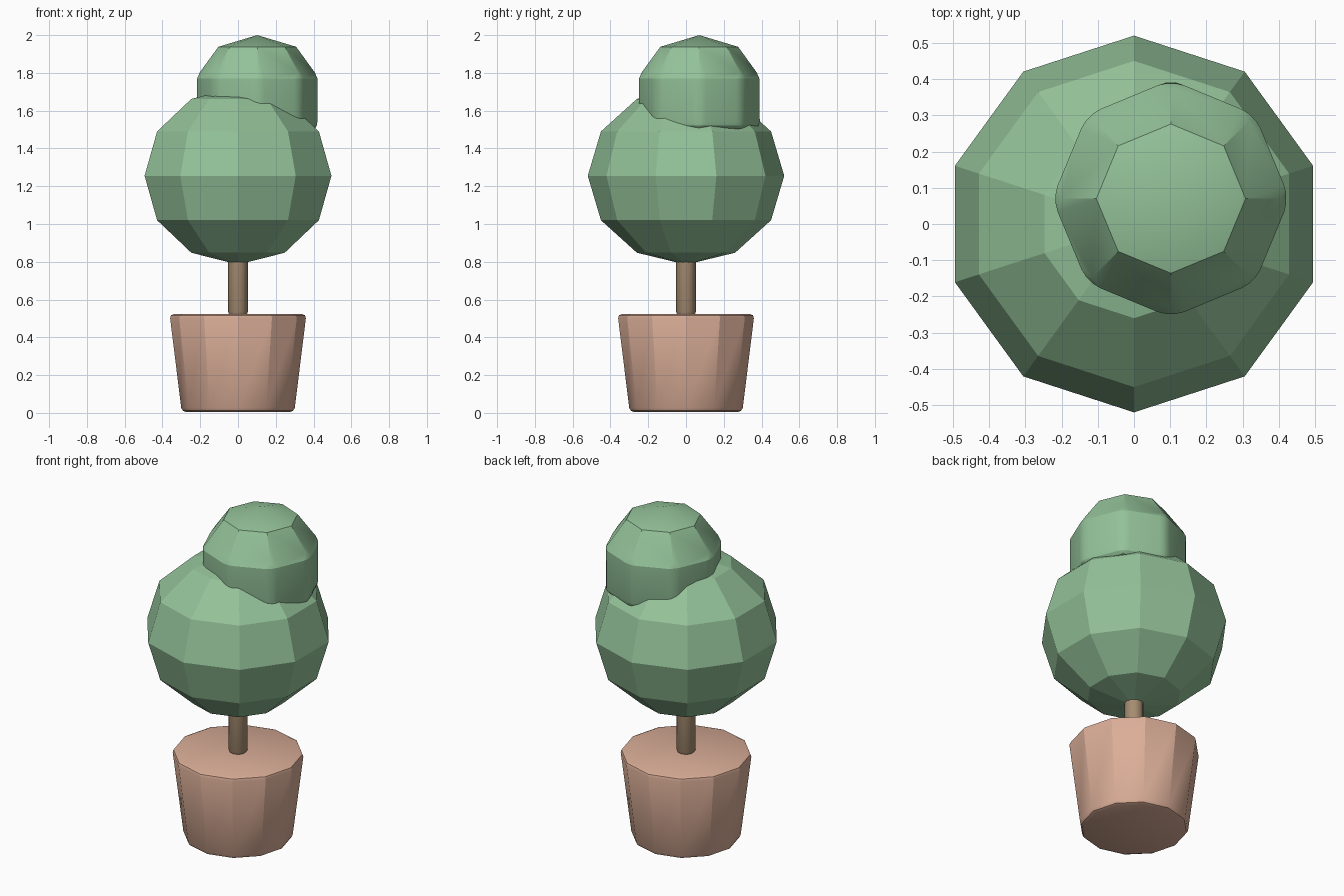
import bpy, bmesh, math

if "Cube" in bpy.data.objects:
    bpy.data.objects.remove(bpy.data.objects["Cube"])


def material(name, rgb):
    m = bpy.data.materials.new(name)
    m.diffuse_color = (*rgb, 1)
    m.use_nodes = True
    m.node_tree.nodes["Principled BSDF"].inputs["Base Color"].default_value = m.diffuse_color
    return m


GREEN = material("leaf green", (0.292, 0.535, 0.315))
CLAY = material("clay", (0.70, 0.42, 0.31))
BARK = material("bark", (0.376, 0.262, 0.162))


def lathe(name, profile, sides, mat, start=0.0, center=(0, 0)):
    """Closed solid of revolution; a radius of 0 makes a pole, other ends are capped."""
    bm = bmesh.new()
    rings = []
    for r, z in profile:
        n = sides if r else 1
        rings.append([bm.verts.new((center[0] + r * math.cos(start + math.tau * i / sides),
                                    center[1] + r * math.sin(start + math.tau * i / sides), z))
                      for i in range(n)])
    for low, high in zip(rings, rings[1:]):
        for i in range(sides):
            j = (i + 1) % sides
            quad = [low[i % len(low)], low[j % len(low)], high[j % len(high)], high[i % len(high)]]
            bm.faces.new(list(dict.fromkeys(quad)))
    for ring in (rings[0], rings[-1]):
        if len(ring) > 1:
            bm.faces.new(ring)
    bmesh.ops.recalc_face_normals(bm, faces=bm.faces)
    mesh = bpy.data.meshes.new(name)
    mesh.materials.append(mat)
    obj = bpy.data.objects.new(name, mesh)
    bpy.context.collection.objects.link(obj)
    return obj, bm


def finish(obj, bm, edges=(), width=0.03, segments=3, smooth=None):
    """Round the chosen edges, then shade flat or smooth by angle."""
    if edges:
        bmesh.ops.bevel(bm, geom=edges, offset=width, segments=segments, profile=0.5,
                        affect='EDGES', clamp_overlap=True)
    bm.to_mesh(obj.data)
    bm.free()
    if smooth:
        bpy.ops.object.select_all(action='DESELECT')
        obj.select_set(True)
        bpy.context.view_layer.objects.active = obj
        bpy.ops.object.shade_smooth_by_angle(angle=math.radians(smooth))


def rim_edges(bm, z):
    return [e for e in bm.edges if all(abs(v.co.z - z) < 1e-4 for v in e.verts)]


# Pot: tapered, with rounded top and bottom rims
pot, bm = lathe("pot", [(0.298, 0.005), (0.362, 0.523)], 12, CLAY)
finish(pot, bm, rim_edges(bm, 0.005) + rim_edges(bm, 0.523), 0.022, 2, 28)

# Trunk: slim post with a rounded foot
trunk, bm = lathe("trunk", [(0.052, 0.519), (0.052, 0.90)], 12, BARK)
finish(trunk, bm, rim_edges(bm, 0.519), 0.015, 2, 40)

# Large faceted ball of leaves
profile = [(0.52 * math.sin(math.pi * k / 6) if 0 < k < 6 else 0,
            1.255 - 0.47 * math.cos(math.pi * k / 6)) for k in range(7)]
ball, bm = lathe("large_foliage", profile, 10, GREEN, math.pi / 2)
finish(ball, bm)

# Small domed crown, off to one side, with rounded wall corners
crown, bm = lathe("small_foliage", [(0.328, 1.50), (0.328, 1.77), (0.206, 1.938), (0, 2.0)],
                  8, GREEN, 0, (0.102, 0.07))
walls = [e for e in bm.edges if abs(e.verts[0].co.z - e.verts[1].co.z) > 0.2]
finish(crown, bm, walls + rim_edges(bm, 1.50), 0.04, 3, 20)
